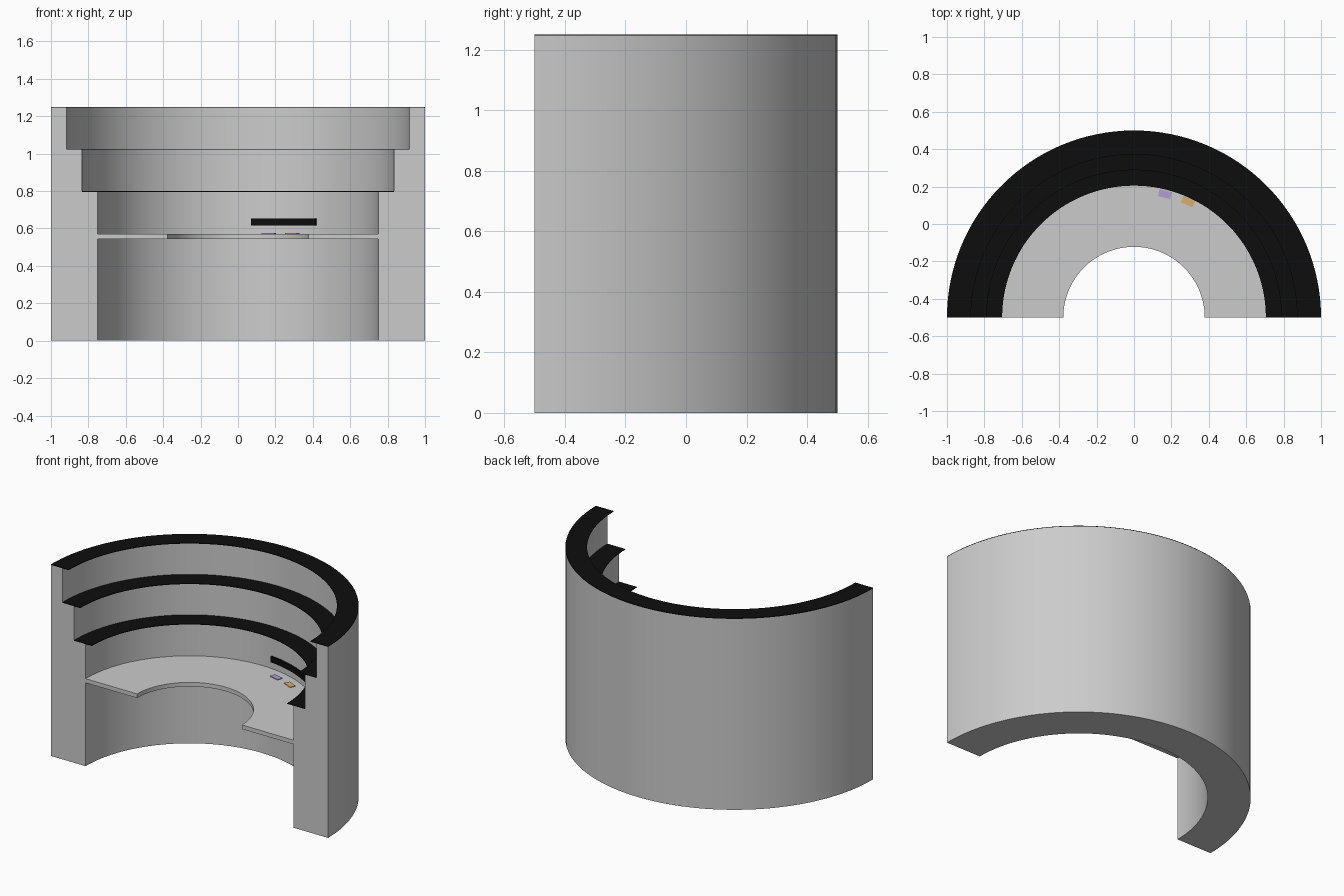
import bpy, bmesh
from math import cos, sin, pi, radians

if "Cube" in bpy.data.objects:
    bpy.data.objects.remove(bpy.data.objects["Cube"])

CY = -0.5  # centre of the half circle lies on the cut plane


def material(name, rgb):
    m = bpy.data.materials.new(name)
    m.diffuse_color = (*rgb, 1)
    m.use_nodes = True
    m.node_tree.nodes["Principled BSDF"].inputs["Base Color"].default_value = m.diffuse_color
    return m


def finish(name, bm, mat=None):
    bmesh.ops.recalc_face_normals(bm, faces=bm.faces)
    me = bpy.data.meshes.new(name)
    bm.to_mesh(me)
    bm.free()
    ob = bpy.data.objects.new(name, me)
    bpy.context.collection.objects.link(ob)
    if mat:
        me.materials.append(mat)
    bpy.ops.object.select_all(action='DESELECT')
    ob.select_set(True)
    bpy.context.view_layer.objects.active = ob
    bpy.ops.object.shade_smooth_by_angle(angle=radians(30))
    return ob


def sweep(name, profile, a0=0.0, a1=pi, steps=64, mat=None):
    """Closed (radius, z) profile turned through an arc, with capped ends."""
    bm = bmesh.new()
    rings = []
    for i in range(steps + 1):
        a = a0 + (a1 - a0) * i / steps
        rings.append([bm.verts.new((r * cos(a), CY + r * sin(a), z)) for r, z in profile])
    n = len(profile)
    for p, q in zip(rings, rings[1:]):
        for j in range(n):
            k = (j + 1) % n
            bm.faces.new((p[j], p[k], q[k], q[j]))
    bm.faces.new(rings[0])
    bm.faces.new(rings[-1])
    return finish(name, bm, mat)


def rect(r0, r1, z0, z1):
    return [(r0, z0), (r1, z0), (r1, z1), (r0, z1)]


black = material("black", (0.004, 0.004, 0.004))
purple = material("purple", (0.45, 0.34, 0.62))
orange = material("orange", (0.68, 0.42, 0.16))

# Stepped half-round wall
R = [0.75, 0.833, 0.917, 1.0]
Z = [0.796, 1.021, 1.246]
T = 0.004
sweep("stepped_wall", [(R[0], 0), (R[3], 0), (R[3], Z[2]), (R[2], Z[2]), (R[2], Z[1]),
                       (R[1], Z[1]), (R[1], Z[0]), (R[0], Z[0])])

# Thin black treads overhanging each step
for i, z in enumerate(Z):
    sweep(f"tread_{i + 1}", rect(R[i] - 0.045, R[i + 1], z, z + T), mat=black)

# Ring-shaped floor
sweep("floor_ring", rect(0.378, 0.75, 0.544, 0.571))

# Curved black panel on the wall
sweep("wall_panel", rect(0.738, 0.75, 0.617, 0.654), radians(56), radians(84.6), 16, black)

# Small coloured pads on the floor
for name, ang, r, mat in (("purple_pad", 76, 0.68, purple), ("orange_pad", 65, 0.685, orange)):
    a = radians(ang)
    bm = bmesh.new()
    bmesh.ops.create_cube(bm, size=1)
    for v in bm.verts:
        rad, tan = r + v.co.y * 0.038, v.co.x * 0.068
        v.co = (rad * cos(a) + tan * sin(a), CY + rad * sin(a) - tan * cos(a),
                0.573 + v.co.z * 0.004)
    finish(name, bm, mat)
